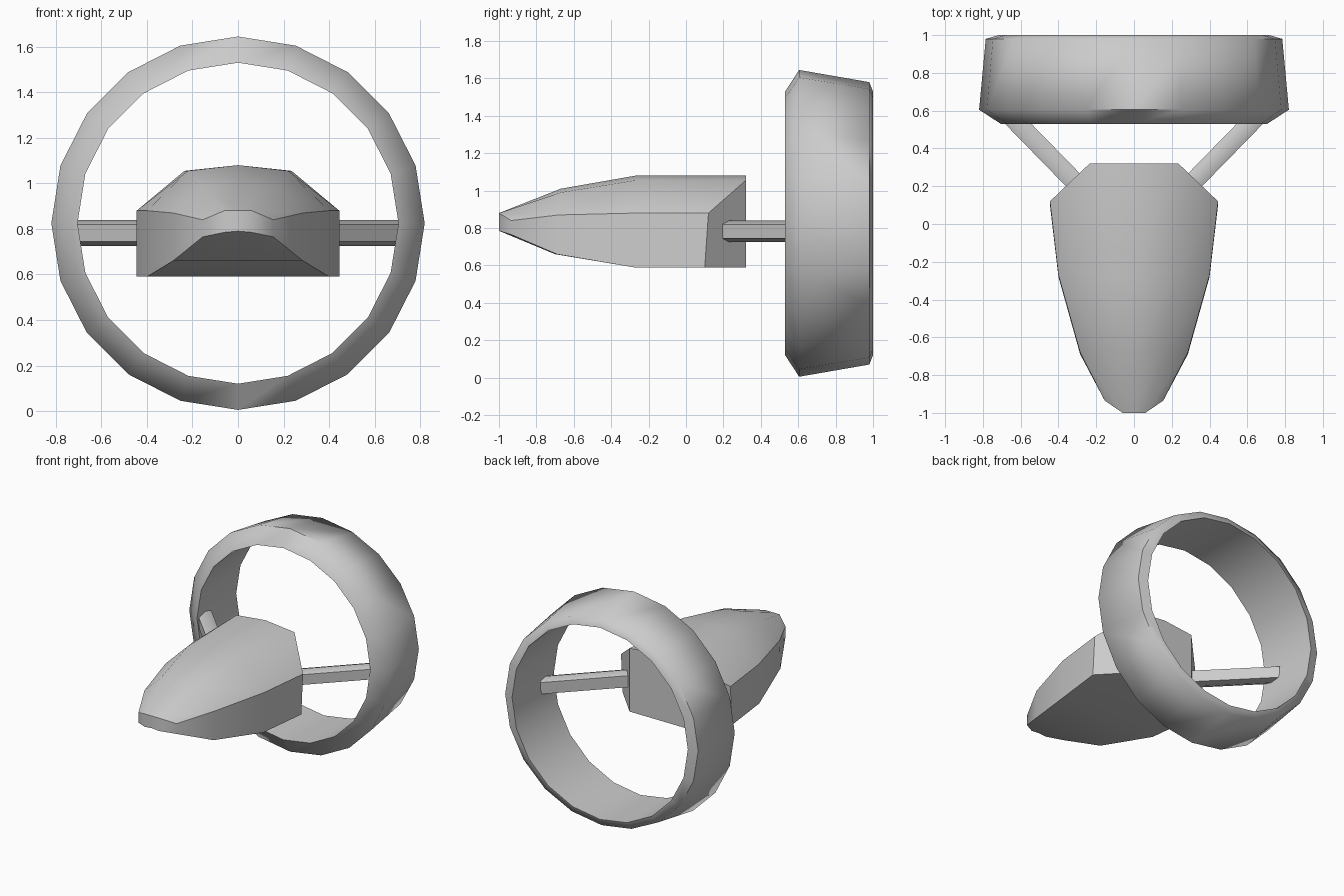
import bpy, bmesh, math
from mathutils import Vector

if "Cube" in bpy.data.objects:
    bpy.data.objects.remove(bpy.data.objects["Cube"])


def make(name, verts, faces, smooth_angle, mirror=False):
    """Mesh object with consistent normals, angle-limited smoothing and optional x mirror."""
    me = bpy.data.meshes.new(name)
    me.from_pydata(verts, [], faces)
    ob = bpy.data.objects.new(name, me)
    bpy.context.collection.objects.link(ob)
    bm = bmesh.new()
    bm.from_mesh(me)
    if mirror:
        geom = bm.verts[:] + bm.edges[:] + bm.faces[:]
        bmesh.ops.mirror(bm, geom=geom, axis='X', merge_dist=0.0005)
        bmesh.ops.remove_doubles(bm, verts=bm.verts[:], dist=0.0005)
    bmesh.ops.recalc_face_normals(bm, faces=bm.faces[:])
    bm.to_mesh(me)
    bm.free()
    bpy.ops.object.select_all(action='DESELECT')
    ob.select_set(True)
    bpy.context.view_layer.objects.active = ob
    bpy.ops.object.shade_smooth_by_angle(angle=math.radians(smooth_angle))
    return ob


# Ring shroud: profile of (y, x radius, z radius) swept around the y axis
SIDES, RING_Z = 20, 0.825
profile = [(0.53, 0.705, 0.705), (0.605, 0.82, 0.82), (0.98, 0.785, 0.755), (1.0, 0.715, 0.705)]
n = len(profile)
verts, faces = [], []
for i in range(SIDES):
    a = 2 * math.pi * i / SIDES
    verts += [(rx * math.sin(a), y, RING_Z + rz * math.cos(a)) for y, rx, rz in profile]
    j = (i + 1) % SIDES
    faces += [(i * n + k, i * n + (k + 1) % n, j * n + (k + 1) % n, j * n + k) for k in range(n)]
make("ring_shroud", verts, faces, 66)

# Body: half sections from nose to tail, each running
# top centre, shoulder, belt, lower belt, underside, underside centre
sections = [
    [(0, -1, 0.88), (0.06, -1, 0.88), (0.155, -0.935, 0.84),
     (0.155, -0.935, 0.765), (0.06, -1, 0.785), (0, -1, 0.79)],
    [(0, -0.67, 1.01), (0.16, -0.67, 0.99), (0.285, -0.68, 0.87),
     (0.285, -0.69, 0.66), (0.15, -0.7, 0.66), (0, -0.7, 0.66)],
    [(0, -0.27, 1.08), (0.22, -0.27, 1.055), (0.40, -0.27, 0.88),
     (0.40, -0.28, 0.59), (0.22, -0.28, 0.59), (0, -0.28, 0.59)],
    [(0, 0.32, 1.08), (0.235, 0.32, 1.055), (0.445, 0.12, 0.88),
     (0.445, 0.10, 0.59), (0.235, 0.32, 0.59), (0, 0.32, 0.59)],
]
m = 6
verts = [p for s in sections for p in s]
faces = [(s * m + k, s * m + k + 1, (s + 1) * m + k + 1, (s + 1) * m + k)
         for s in range(len(sections) - 1) for k in range(m - 1)]
for base in (0, (len(sections) - 1) * m):
    faces += [tuple(base + k for k in cap) for cap in ((0, 1, 4, 5), (1, 2, 3, 4))]
make("body", verts, faces, 40, mirror=True)

# Struts: faceted bar running diagonally from the body's rear corner to the ring
section = [(-0.05, 0.735), (-0.05, 0.82), (0, 0.84), (0.05, 0.82), (0.05, 0.745), (0, 0.725)]
start, end = Vector((0.31, 0.22, 0)), Vector((0.735, 0.655, 0))
along = (end - start).normalized()
side = Vector((along.y, -along.x, 0))
verts = [p + side * u + Vector((0, 0, z)) for p in (start, end) for u, z in section]
faces = [(k, (k + 1) % m, m + (k + 1) % m, m + k) for k in range(m)]
faces += [tuple(range(m)), tuple(range(m, 2 * m))]
make("struts", verts, faces, 50, mirror=True)
